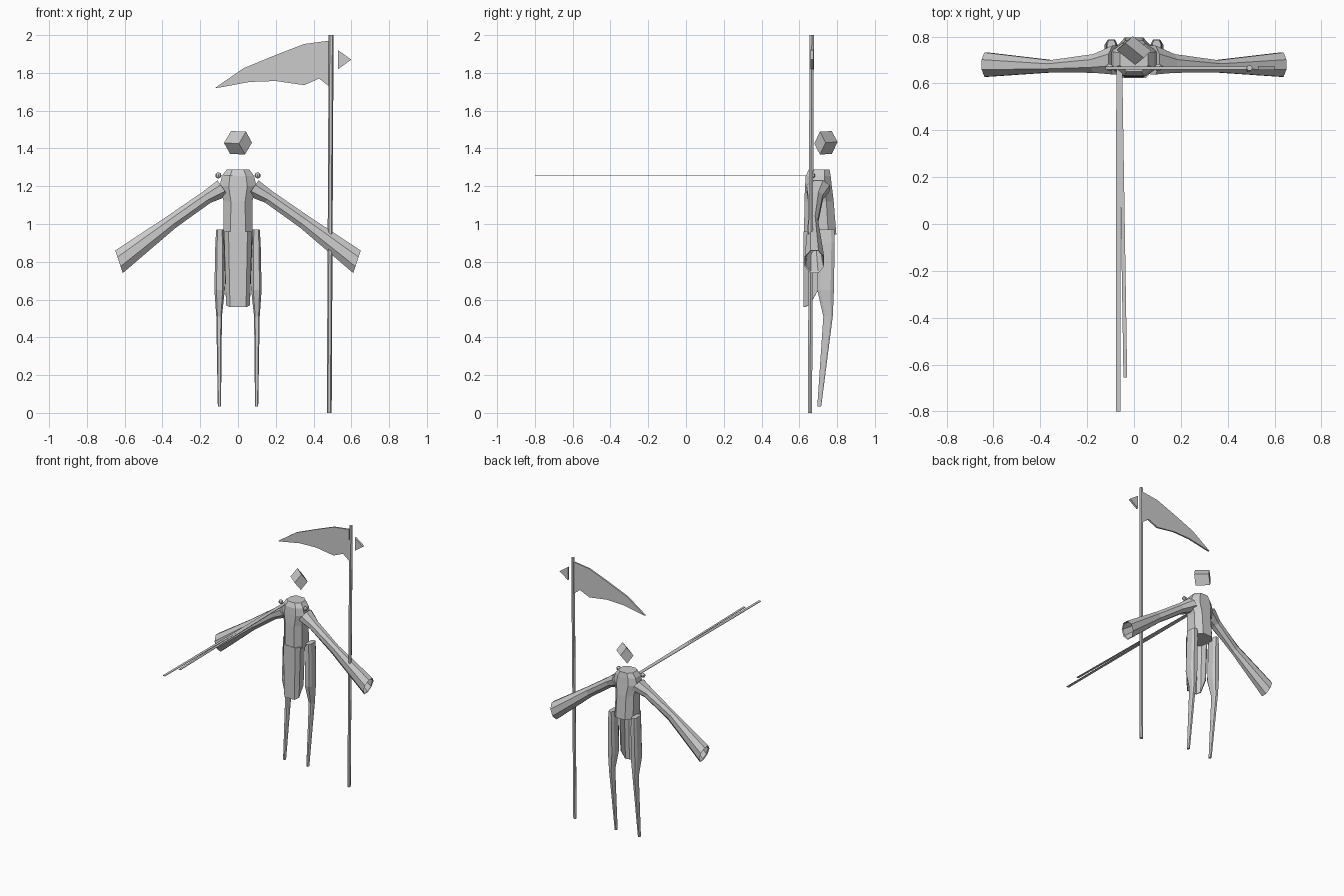
import bpy, bmesh, math
from mathutils import Vector

if "Cube" in bpy.data.objects:
    bpy.data.objects.remove(bpy.data.objects["Cube"])

grey = bpy.data.materials.new("light grey")
grey.diffuse_color = (0.6, 0.6, 0.6, 1)
grey.use_nodes = True
grey.node_tree.nodes["Principled BSDF"].inputs["Base Color"].default_value = grey.diffuse_color


def finish(name, bm):
    bmesh.ops.recalc_face_normals(bm, faces=bm.faces)
    me = bpy.data.meshes.new(name)
    bm.to_mesh(me)
    bm.free()
    me.materials.append(grey)
    ob = bpy.data.objects.new(name, me)
    bpy.context.collection.objects.link(ob)
    return ob


def loft(name, rings):
    """Skin a closed tube over rings of equal point count, capped at both ends."""
    bm = bmesh.new()
    vs = [[bm.verts.new(p) for p in r] for r in rings]
    n = len(vs[0])
    for a, b in zip(vs, vs[1:]):
        for i in range(n):
            bm.faces.new((a[i], a[(i + 1) % n], b[(i + 1) % n], b[i]))
    bm.faces.new(vs[0])
    bm.faces.new(vs[-1])
    return finish(name, bm)


def plate(name, pts, y, thick):
    """Flat outline in x-z with a thickness along y."""
    return loft(name, [[(x, y + s * thick / 2, z) for x, z in pts] for s in (-1, 1)])


def mirror(ob):
    m = ob.modifiers.new("mirror", 'MIRROR')
    m.use_axis = (True, False, False)
    return ob


def chamfered(x0, x1, y0, y1, z, c=0.3):
    """Eight-sided ring: a rectangle with cut corners."""
    dx, dy = (x1 - x0) * c, (y1 - y0) * c
    return [(x0 + dx, y0, z), (x1 - dx, y0, z), (x1, y0 + dy, z), (x1, y1 - dy, z),
            (x1 - dx, y1, z), (x0 + dx, y1, z), (x0, y1 - dy, z), (x0, y0 + dy, z)]


# Torso
torso = [(0.945, 0.078, 0.625, 0.796), (1.12, 0.076, 0.627, 0.782), (1.20, 0.098, 0.63, 0.772),
         (1.255, 0.085, 0.634, 0.766), (1.288, 0.06, 0.65, 0.76)]
loft("torso", [chamfered(-w, w, y0, y1, z, 0.25) for z, w, y0, y1 in torso])

# Front skirt: open at the back, longer in front
bm = bmesh.new()
half = [(0.05, 0.622, 0.56), (0.074, 0.65, 0.57), (0.078, 0.70, 0.65)]
outline = [(-x, y, z) for x, y, z in reversed(half)] + half
top = [bm.verts.new((x, y, 0.96)) for x, y, z in outline]
low = [bm.verts.new((x * 0.85, y, z)) for x, y, z in outline]
for i in range(len(outline) - 1):
    bm.faces.new((top[i], top[i + 1], low[i + 1], low[i]))
skirt = finish("front_skirt", bm)
sol = skirt.modifiers.new("thickness", 'SOLIDIFY')
sol.thickness = 0.008

# Legs: broad thigh panels, thin shins
legs = [(0.97, 0.078, 0.115, 0.70, 0.785), (0.90, 0.072, 0.12, 0.70, 0.787),
        (0.65, 0.07, 0.125, 0.695, 0.783), (0.51, 0.085, 0.115, 0.727, 0.777),
        (0.035, 0.09, 0.107, 0.695, 0.716)]
mirror(loft("legs", [chamfered(a, b, c, d, z, 0.2) for z, a, b, c, d in legs]))

# Sleeves: flared and hollow at the cuff
arm_u, cuff_u = Vector((0.57, 0, 0.82)), Vector((0.32, 0, 0.95))
sections = [((0.08, 0.70, 1.19), arm_u, 0.05, 0.062), ((0.165, 0.685, 1.142), arm_u, 0.036, 0.04),
            ((0.35, 0.673, 1.012), arm_u, 0.038, 0.026), ((0.63, 0.68, 0.80), cuff_u, 0.063, 0.052),
            ((0.625, 0.68, 0.804), cuff_u, 0.057, 0.046), ((0.40, 0.674, 0.975), arm_u, 0.03, 0.02)]
rings = []
for c, u, hu, hy in sections:
    ring = []
    for i in range(8):
        a = math.tau * (i + 0.5) / 8
        ring.append(Vector(c) + u * (hu * math.cos(a) * 1.08) + Vector((0, hy * math.sin(a) * 1.08, 0)))
    rings.append(ring)
mirror(loft("sleeves", rings))

# Head: a tilted block spanned by three edges from its front corner
e1, e2, e3 = Vector((0.037, 0.03, 0.063)), Vector((0.032, 0.03, -0.058)), Vector((-0.079, 0.063, 0.003))
corner = Vector((0.005, 0.679, 1.426))
base = [corner, corner + e1, corner + e1 + e2, corner + e2]
loft("head", [base, [p + e3 for p in base]])

# Collar studs
bm = bmesh.new()
bmesh.ops.create_uvsphere(bm, u_segments=8, v_segments=6, radius=0.016)
bmesh.ops.translate(bm, verts=bm.verts, vec=(0.104, 0.668, 1.257))
mirror(finish("collar_studs", bm))

# Two long flat ribbons streaming forward
for name, x0, x1, y1, w in (("long_ribbon", -0.066, -0.068, -0.80, 0.019),
                            ("short_ribbon", -0.058, -0.037, -0.655, 0.016)):
    loft(name, [[(x + sx * w / 2, y, 1.258 + sz * 0.002)
                 for sx, sz in ((-1, -1), (1, -1), (1, 1), (-1, 1))]
                for x, y in ((x0, 0.665), (x1, y1))])

# Pole, leaning very slightly
loft("pole", [[(x + 0.013 * math.cos(math.tau * i / 6), y + 0.013 * math.sin(math.tau * i / 6), z)
               for i in range(6)] for x, y, z in ((0.483, 0.656, 0), (0.493, 0.666, 2))])

# Curved blade and the spike behind it
plate("blade", [(0.48, 1.97), (0.35, 1.953), (0.2, 1.895), (0.03, 1.825), (-0.122, 1.72),
                (-0.1, 1.722), (0.06, 1.752), (0.2, 1.757), (0.35, 1.735), (0.43, 1.77),
                (0.48, 1.73)], 0.665, 0.012)
plate("spike", [(0.53, 1.82), (0.6, 1.87), (0.53, 1.92)], 0.666, 0.016)
